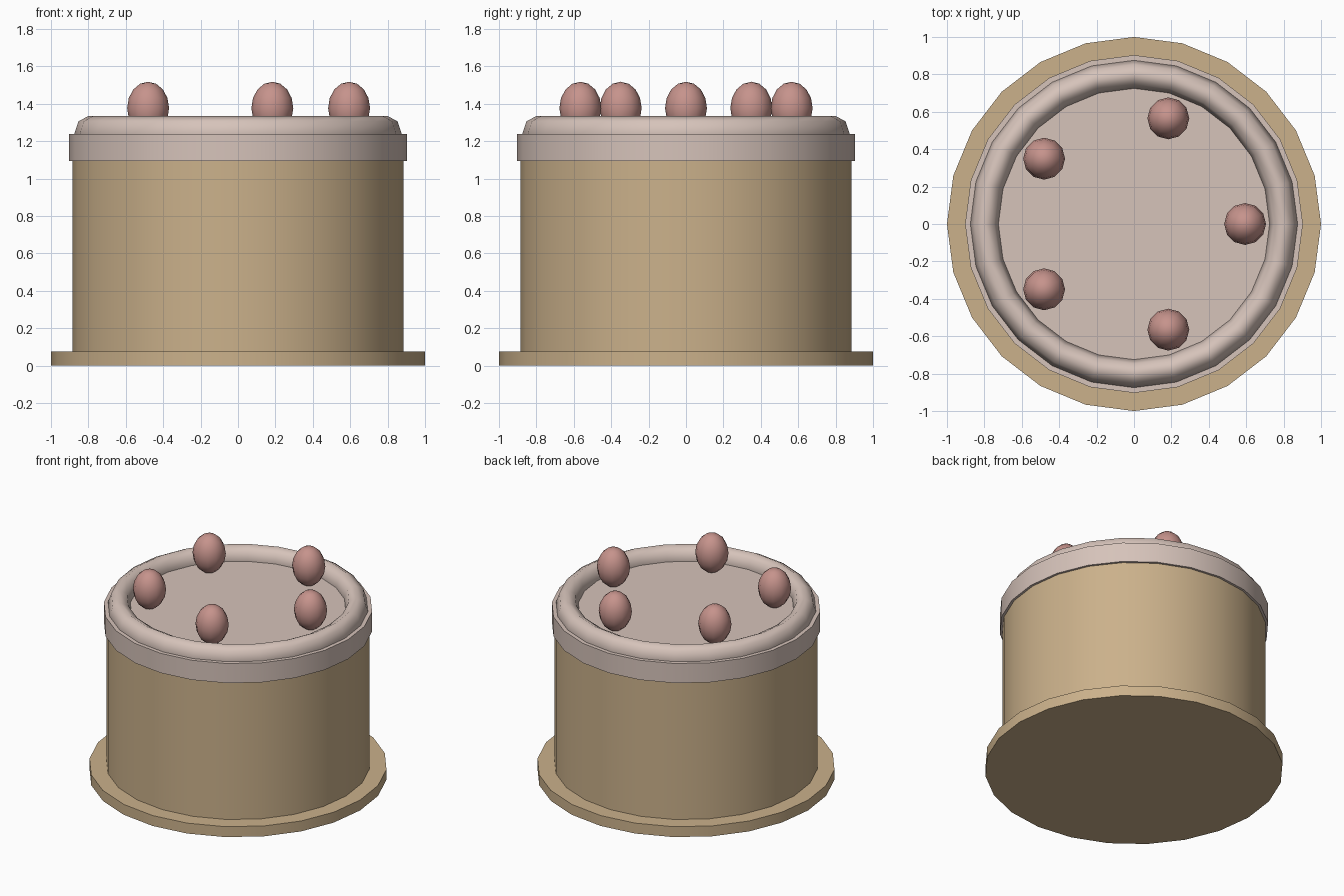
import bpy
import math

if "Cube" in bpy.data.objects:
    bpy.data.objects.remove(bpy.data.objects["Cube"])


def material(name, rgb):
    m = bpy.data.materials.new(name)
    m.diffuse_color = (*rgb, 1)
    m.use_nodes = True
    m.node_tree.nodes["Principled BSDF"].inputs["Base Color"].default_value = m.diffuse_color
    return m


tan = material("tan_sponge", (0.597, 0.440, 0.258))
icing = material("pale_icing", (0.672, 0.546, 0.491))
rose = material("rose_cherry", (0.565, 0.292, 0.262))

SIDES = 24
Z_STRETCH = 1.26  # rounded parts are slightly taller than wide


def finish(name, mat, sharp_edges):
    ob = bpy.context.object
    ob.name = name
    ob.data.materials.append(mat)
    if sharp_edges:
        bpy.ops.object.shade_smooth_by_angle(angle=math.radians(30))
    else:
        bpy.ops.object.shade_smooth()
    return ob


def drum(name, radius, z0, z1, mat):
    bpy.ops.mesh.primitive_cylinder_add(vertices=SIDES, radius=radius, depth=z1 - z0,
                                        location=(0, 0, (z0 + z1) / 2))
    return finish(name, mat, True)


# Stacked round parts
drum("base_plate", 1.0, 0.0, 0.077, tan)
drum("cake_body", 0.886, 0.07, 1.15, tan)
drum("icing_top", 0.903, 1.095, 1.24, icing)

# Raised icing ring around the rim
bpy.ops.mesh.primitive_torus_add(major_radius=0.80, minor_radius=0.075,
                                 major_segments=SIDES, minor_segments=8,
                                 location=(0, 0, 1.24))
bpy.context.object.scale.z = Z_STRETCH
finish("icing_ring", icing, False)

# Five cherries spaced evenly on the top
for i in range(5):
    a = math.tau * i / 5
    bpy.ops.mesh.primitive_uv_sphere_add(segments=12, ring_count=8, radius=0.112,
                                         location=(0.594 * math.cos(a), 0.594 * math.sin(a), 1.377))
    bpy.context.object.scale.z = Z_STRETCH
    finish(f"cherry_{i + 1}", rose, False)
